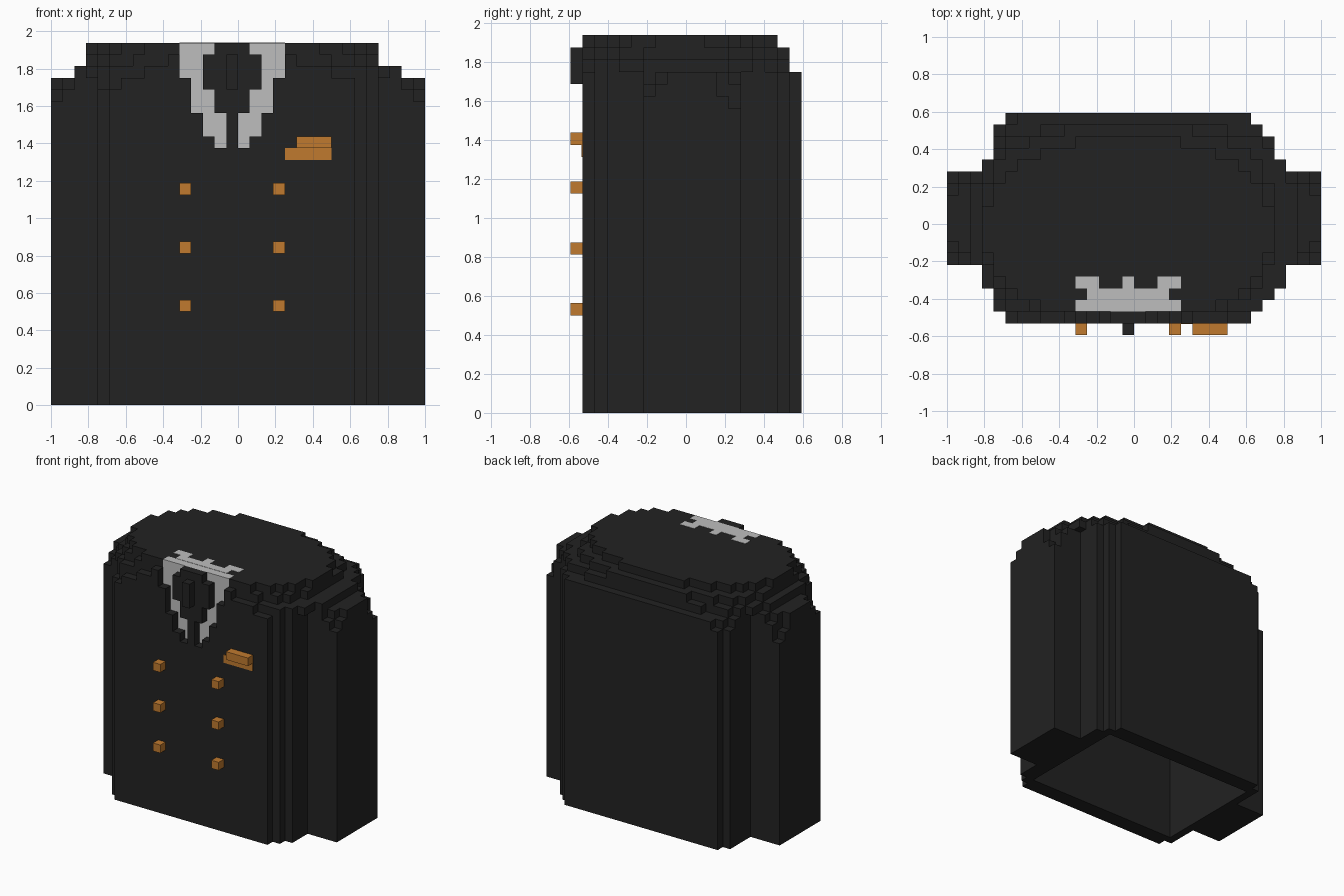
import bpy, bmesh

if "Cube" in bpy.data.objects:
    bpy.data.objects.remove(bpy.data.objects["Cube"], do_unlink=True)

V = 0.0625            # edge length of one block
FRONT = -0.53125      # front plane of the coat
PROUD = 0.004         # thickness of flush plates


def material(name, rgb):
    m = bpy.data.materials.new(name)
    m.use_nodes = True
    m.diffuse_color = (*rgb, 1)
    bsdf = m.node_tree.nodes["Principled BSDF"]
    bsdf.inputs["Base Color"].default_value = (*rgb, 1)
    bsdf.inputs["Roughness"].default_value = 0.9
    return m


cloth = material("charcoal cloth", (0.0160, 0.0160, 0.0160))
linen = material("light grey linen", (0.515, 0.515, 0.515))
brass = material("copper brass", (0.53, 0.195, 0.028))


def blocks(name, mat, boxes):
    """One object from boxes given as (x0, x1, y0, y1, z0, z1)."""
    bm = bmesh.new()
    for x0, x1, y0, y1, z0, z1 in boxes:
        cube = bmesh.ops.create_cube(bm, size=1)["verts"]
        for v in cube:
            v.co.x = x1 if v.co.x > 0 else x0
            v.co.y = y1 if v.co.y > 0 else y0
            v.co.z = z1 if v.co.z > 0 else z0
    mesh = bpy.data.meshes.new(name)
    bm.to_mesh(mesh)
    bm.free()
    mesh.materials.append(mat)
    obj = bpy.data.objects.new(name, mesh)
    bpy.context.collection.objects.link(obj)
    return obj


def cut(spans, a, b):
    """Remove the interval a..b from a list of x spans."""
    out = []
    for x0, x1 in spans:
        if b <= x0 or a >= x1:
            out.append((x0, x1))
            continue
        if x0 < a:
            out.append((x0, a))
        if x1 > b:
            out.append((b, x1))
    return out


def snap(x):
    return round(x / V) * V


# Neck opening: z0, z1, x0, x1
neck = [(1.375, 1.4375, -0.125, 0.0625), (1.4375, 1.5625, -0.1875, 0.125),
        (1.5625, 1.75, -0.25, 0.1875), (1.75, 1.9375, -0.3125, 0.25)]

# Shoulder layers: z0 -> centre x, centre y, radius x, radius y, roundness
shoulders = {1.6875: (-0.01, 0.03, 0.75, 0.5625, 6),
             1.75: (0.0, 0.0, 0.875, 0.53125, 3),
             1.8125: (-0.03, 0.0, 0.78, 0.53125, 2.5),
             1.875: (-0.03, -0.03, 0.78, 0.5, 2)}


def torso_span(y, z0):
    """Width of the coat at one row of blocks."""
    if z0 in shoulders:
        cx, cy, rx, ry, p = shoulders[z0]
        t = 1 - (abs(y - cy) / ry) ** p
        if t <= 0:
            return None
        half = rx * t ** (1 / p)
        return snap(cx - half), snap(cx + half)
    if y < -0.47 or y > 0.53:
        return -0.6875, 0.625
    if y < -0.41 or y > 0.47:
        return -0.75, 0.6875
    return -0.75, 0.75


# Coat body: rows of blocks, hollow from below, open at the neck
levels = [0, 1.375, 1.4375, 1.5625, 1.625, 1.6875, 1.75, 1.8125, 1.875, 1.9375]
coat = []
for z0, z1 in zip(levels, levels[1:]):
    for j in range(18):
        y0 = FRONT + j * V
        y = y0 + V / 2
        span = torso_span(y, z0)
        if not span:
            continue
        spans = [span]
        if z1 <= 1.75 and -0.41 < y < 0.47:
            spans = cut(spans, -0.6875, 0.625)
        if y < -0.41:
            for n0, n1, a, b in neck:
                if n0 <= z0 < n1:
                    spans = cut(spans, a, b)
        coat += [(a, b, y0, y0 + V, z0, z1) for a, b in spans]
blocks("coat_body", cloth, coat)

# Sleeves with stepped shoulder ends: outer x, y0, y1, z0, z1
steps = [(1, -0.21875, 0.28125, 0, 1.5625), (1, -0.21875, 0.21875, 1.5625, 1.625),
         (1, -0.15625, 0.15625, 1.625, 1.6875), (1, -0.09375, 0.15625, 1.6875, 1.75),
         (0.9375, -0.21875, 0.28125, 1.5625, 1.6875),
         (0.9375, -0.15625, 0.21875, 1.6875, 1.75),
         (0.875, -0.21875, 0.28125, 1.5625, 1.75)]
for side, name in ((1, "left_sleeve"), (-1, "right_sleeve")):
    blocks(name, cloth, [(min(side * 0.75, side * x), max(side * 0.75, side * x), *rest)
                         for x, *rest in steps])

# Shirt set one block behind the coat front
y0 = FRONT + V
blocks("shirt_front", linen, [(a, b, y0, y0 + V, n0, n1) for n0, n1, a, b in neck])

# Collar top: thin plates on the neck
TOP = 1.9375
y1 = y0 + V
plates = [(-0.25, 0.1875, y1, y1 + V)]
plates += [(a, b, y1 + V, y1 + 2 * V)
           for a, b in ((-0.3125, -0.1875), (-0.0625, 0), (0.125, 0.25))]
blocks("collar_top", linen, [(*p, TOP - PROUD, TOP + PROUD / 2) for p in plates])

# Tie and its raised knot
tie = [(-0.0625, 0, 1.375, 1.5625), (-0.125, 0.0625, 1.5625, 1.6875),
       (-0.1875, 0.125, 1.6875, 1.875), (-0.125, 0.0625, 1.875, 1.9375)]
blocks("tie", cloth, [(a, b, FRONT, FRONT + V, z0, z1) for a, b, z0, z1 in tie])
blocks("tie_knot", cloth, [(-0.0625, 0, FRONT - V, FRONT, 1.6875, 1.875)])

# Two columns of buttons
blocks("buttons", brass, [(x, x + V, FRONT - V, FRONT, z, z + V)
                          for x in (-0.3125, 0.1875) for z in (0.5, 0.8125, 1.125)])

# Chest badge: raised bar over a flush strip
blocks("badge_bar", brass, [(0.3125, 0.5, FRONT - V, FRONT, 1.375, 1.4375)])
blocks("badge_strip", brass, [(0.25, 0.5, FRONT - PROUD, FRONT, 1.3125, 1.375)])
